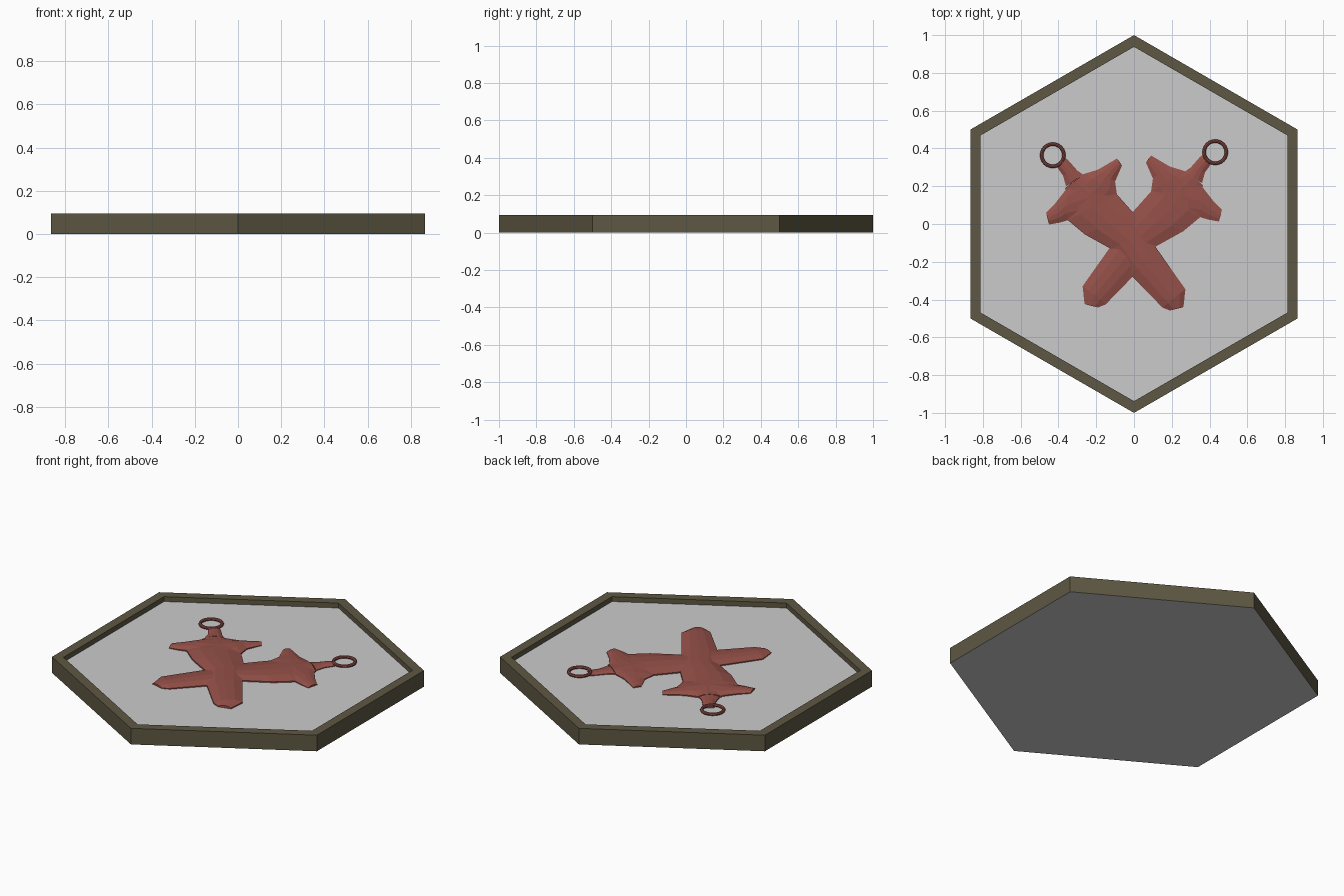
import bpy, bmesh, math

if "Cube" in bpy.data.objects:
    bpy.data.objects.remove(bpy.data.objects["Cube"])

FLOOR = 0.066


def mat(name, col):
    m = bpy.data.materials.new(name)
    m.diffuse_color = (*col, 1)
    m.use_nodes = True
    m.node_tree.nodes["Principled BSDF"].inputs["Base Color"].default_value = m.diffuse_color
    return m


OLIVE = mat("olive", (0.11, 0.095, 0.055))
RED = mat("red", (0.30, 0.08, 0.065))


def finish(name, bm, material=None):
    bmesh.ops.recalc_face_normals(bm, faces=bm.faces)
    me = bpy.data.meshes.new(name)
    bm.to_mesh(me)
    bm.free()
    ob = bpy.data.objects.new(name, me)
    bpy.context.collection.objects.link(ob)
    if material:
        me.materials.append(material)
    return ob


def hex_loft(name, rings, caps, material=None):
    """Loft hexagons given as (radius, z), corners on the y axis."""
    bm = bmesh.new()
    loops = [[bm.verts.new((r * math.sin(i * math.pi / 3), r * math.cos(i * math.pi / 3), z))
              for i in range(6)] for r, z in rings]
    for a, b in zip(loops, loops[1:]):
        for i in range(6):
            bm.faces.new((a[i], a[(i + 1) % 6], b[(i + 1) % 6], b[i]))
    if caps:
        bm.faces.new(loops[0])
        bm.faces.new(loops[-1])
    return finish(name, bm, material)


# Tray: grey base plate and olive rim
hex_loft("base_plate", [(1, 0), (0.938, FLOOR)], True)
hex_loft("rim", [(1, 0), (1, 0.095), (0.938, 0.095), (0.938, FLOOR - 0.002)], False, OLIVE)

# Faceted cross-section: (position across, fraction of height)
SECTION = [(0, -0.1), (0, 0.3), (0.25, 0.85), (0.5, 1), (0.75, 0.85), (1, 0.3), (1, -0.1)]


def strip(bm, stations, rise, place):
    """Loft the section between left/right edge points: (lx, ly, rx, ry, height)."""
    rows = [[bm.verts.new(place(lx + (rx - lx) * t, ly + (ry - ly) * t, FLOOR + h * rise * f))
             for t, f in SECTION] for lx, ly, rx, ry, h in stations]
    n = len(SECTION)
    for a, b in zip(rows, rows[1:]):
        for i in range(n):
            bm.faces.new((a[i], a[(i + 1) % n], b[(i + 1) % n], b[i]))
    bm.faces.new(rows[0])
    bm.faces.new(rows[-1])


BODY = [(-.365, .19, -.26, .268, .7), (-.35, .10, -.13, .225, .9), (-.35, .02, -.09, .156, .95),
        (-.26, -.055, 0, .055, 1), (-.116, -.135, .06, -.03, 1), (-.02, -.267, .12, -.13, 1),
        (.15, -.442, .272, -.345, .85), (.19, -.458, .262, -.44, .5)]
LEGS = [(-.09, .347, -.063, .31, .4), (-.19, .288, -.10, .225, .7), (-.26, .267, -.09, .156, .85),
        (-.317, .246, -.17, .03, .9), (-.36, .183, -.35, .02, .8), (-.418, .108, -.39, .008, .65),
        (-.466, .06, -.45, -.003, .4)]
NECK = [(-.36, .20, -.27, .262, .7), (-.376, .257, -.30, .283, .65),
        (-.407, .30, -.35, .34, .6), (-.41, .318, -.37, .355, .45)]


def hide_bag(name, side, dy, rise):
    place = lambda x, y, z: (side * x, y + dy, z)
    for part, stations in (("body", BODY), ("legs", LEGS), ("neck", NECK)):
        bm = bmesh.new()
        strip(bm, stations, rise, place)
        finish(f"{name}_{part}", bm, RED)
    # Hanging ring at the neck
    bpy.ops.mesh.primitive_torus_add(location=place(-.43, .364, FLOOR + 0.012), major_radius=0.059,
                                     minor_radius=0.009, major_segments=24, minor_segments=8)
    ring = bpy.context.object
    ring.name = f"{name}_ring"
    ring.data.materials.append(RED)
    bpy.ops.object.shade_smooth_by_angle()


# Two crossed bags, the first lying over the second
hide_bag("upper_bag", 1, 0, 0.029)
hide_bag("lower_bag", -1, 0.016, 0.022)
